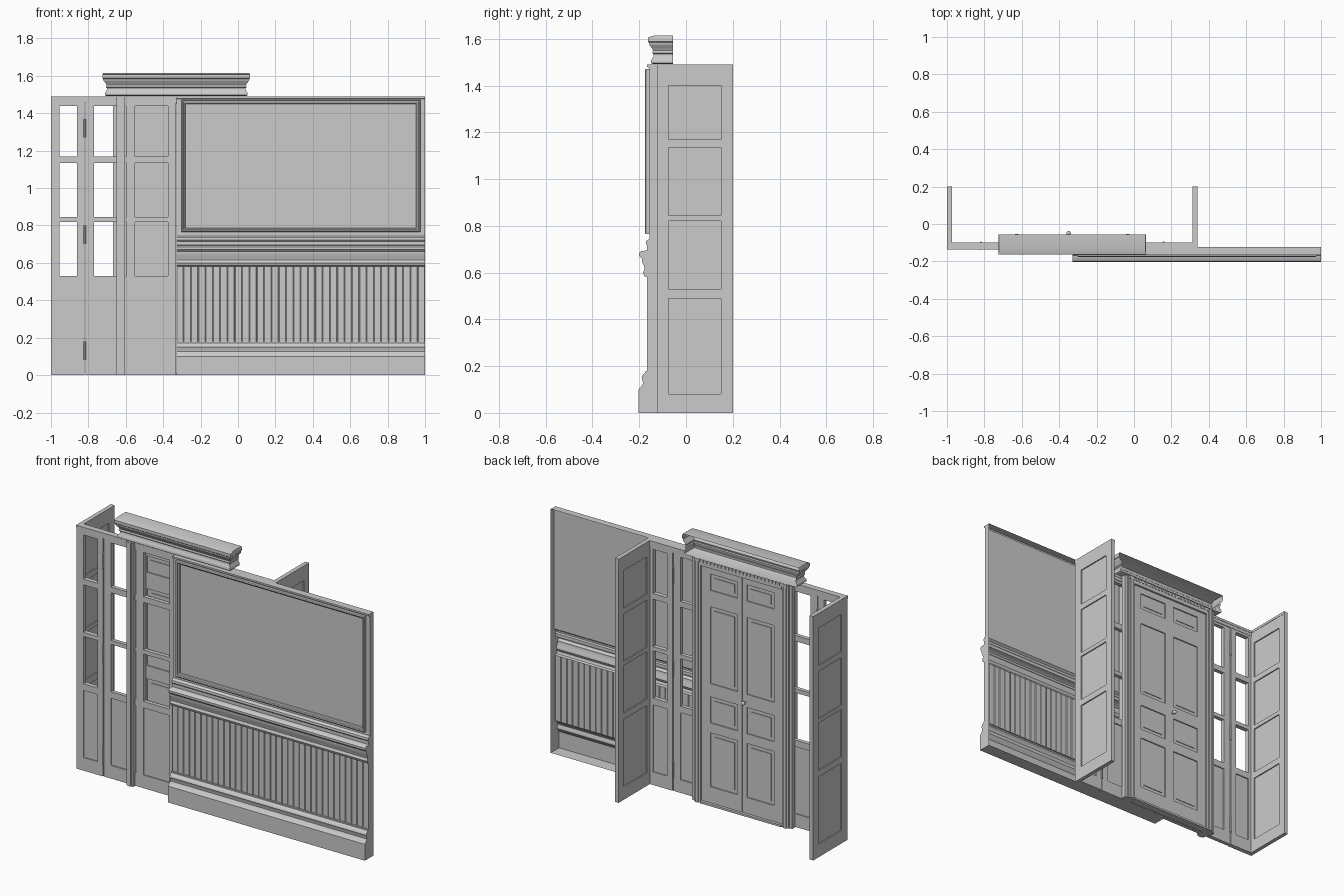
import bpy, bmesh, math
from mathutils import Matrix, Vector

if "Cube" in bpy.data.objects:
    bpy.data.objects.remove(bpy.data.objects["Cube"])

MID = -0.33                      # centre line of the panelled porch


def flip(x):
    return 2 * MID - x


def finish(name, bm, smooth=False):
    bmesh.ops.recalc_face_normals(bm, faces=bm.faces)
    me = bpy.data.meshes.new(name)
    bm.to_mesh(me)
    bm.free()
    ob = bpy.data.objects.new(name, me)
    bpy.context.collection.objects.link(ob)
    if smooth:
        bpy.context.view_layer.objects.active = ob
        ob.select_set(True)
        bpy.ops.object.shade_smooth_by_angle(angle=math.radians(35))
        ob.select_set(False)
    return ob


def add_box(bm, x, y, z):
    c = Vector([(a[0] + a[1]) / 2 for a in (x, y, z)])
    s = [abs(a[1] - a[0]) for a in (x, y, z)]
    bmesh.ops.create_cube(bm, size=1, matrix=Matrix.Translation(c) @ Matrix.Diagonal((*s, 1)))


def box(name, x, y, z):
    bm = bmesh.new()
    add_box(bm, x, y, z)
    return finish(name, bm)


def joinery(name, stiles, rails, depth, filled, along_x=True, mirror=False, raised=False):
    """Stiles, rails between them, and recessed panels in the filled rows."""
    bm = bmesh.new()

    def put(u, d, z):
        if along_x:
            u = (flip(u[0]), flip(u[1])) if mirror else u
            add_box(bm, u, d, z)
        else:
            d = (flip(d[0]), flip(d[1])) if mirror else d
            add_box(bm, d, u, z)

    def thin(t):
        return (depth[0] + t, depth[1] - t)

    for s in stiles:
        put(s, depth, (rails[0][0], rails[-1][1]))
    for a, b in zip(stiles, stiles[1:]):
        u = (a[1], b[0])
        for r in rails:
            put(u, depth, r)
        for i, (r, q) in enumerate(zip(rails, rails[1:])):
            if i in filled:
                put(u, thin(0.007), (r[1], q[0]))
                if raised:
                    m = 0.022
                    put((u[0] + m, u[1] - m), thin(0.003), (r[1] + m, q[0] - m))
    return finish(name, bm)


rails = [(0, 0.08), (0.49, 0.53), (0.82, 0.845), (1.135, 1.17), (1.44, 1.455)]
side_rails = rails[:4] + [(1.40, 1.475)]

# Porch: solid side panels, open side lights and glazed-door leaves, both halves
for tag, m in (("left", False), ("right", True)):
    joinery(tag + "_side_panel", [(-0.13, -0.075), (0.15, 0.2)], side_rails,
            (-1.0, -0.976), {0, 1, 2, 3}, along_x=False, mirror=m)
    joinery(tag + "_side_light", [(-0.976, -0.955), (-0.86, -0.822)], rails,
            (-0.13, -0.102), {0}, mirror=m)
    joinery(tag + "_glazed_leaf", [(-0.816, -0.77), (-0.60, -0.55), (-0.375, -0.332)],
            rails, (-0.128, -0.104), {0}, mirror=m)
    # Cap strip along the side panel
    xs = (-1.0, -0.974)
    box(tag + "_side_cap", [flip(x) for x in xs] if m else xs, (-0.135, 0.2), (1.475, 1.49))
    # Hinges of the leaf
    bm = bmesh.new()
    for z in (0.13, 0.75, 1.32):
        hx = flip(-0.819) if m else -0.819
        for y in (-0.132, -0.1):
            bmesh.ops.create_cone(bm, cap_ends=True, segments=10, radius1=0.006, radius2=0.006,
                                  depth=0.1, matrix=Matrix.Translation((hx, y, z)))
    finish(tag + "_hinges", bm, True)
    # Door jamb with a stepped casing
    bm = bmesh.new()
    for xs, ys in (((-0.65, -0.605), (-0.148, -0.062)), ((-0.668, -0.625), (-0.1, -0.07)),
                   ((-0.637, -0.618), (-0.153, -0.054))):
        add_box(bm, [flip(x) for x in xs] if m else xs, ys, (0, 1.49))
    finish(tag + "_door_jamb", bm)
    # Solid door with four raised panels per leaf
    joinery(tag + "_panel_door", [(-0.605, -0.545), (-0.362, -0.331)],
            [(0.012, 0.11), (0.44, 0.50), (0.66, 0.74), (1.21, 1.31), (1.41, 1.45)],
            (-0.1, -0.072), {0, 1, 2, 3}, mirror=m, raised=True)

box("porch_header", (-0.976, flip(-0.976)), (-0.13, -0.1), (1.455, 1.475))
box("porch_header_cap", (-0.974, flip(-0.974)), (-0.135, -0.098), (1.475, 1.49))
box("door_header", (-0.605, flip(-0.605)), (-0.1, -0.06), (1.45, 1.49))
box("door_threshold", (-0.605, flip(-0.605)), (-0.1, -0.055), (0, 0.012))

# Small dentils under the cornice
bm = bmesh.new()
for i in range(26):
    x = -0.64 + i * 0.0245
    add_box(bm, (x, x + 0.012), (-0.07, -0.056), (1.472, 1.49))
finish("dentils", bm)

# Door knob
bm = bmesh.new()
bmesh.ops.create_uvsphere(bm, u_segments=16, v_segments=10, radius=0.012,
                          matrix=Matrix.Translation((-0.35, -0.05, 0.69)))
bmesh.ops.create_cone(bm, cap_ends=True, segments=12, radius1=0.005, radius2=0.005, depth=0.03,
                      matrix=Matrix.Translation((-0.35, -0.062, 0.69)) @ Matrix.Rotation(math.pi / 2, 4, 'X'))
finish("door_knob", bm, True)

# Cornice: profile (inset, height) mitred round three sides, open at the back
prof = [(0.022, 1.492), (0.014, 1.497), (0.014, 1.508), (0.018, 1.515), (0.024, 1.525),
        (0.024, 1.535), (0.019, 1.54), (0.022, 1.55), (0.018, 1.56), (0.009, 1.57),
        (0.004, 1.578), (0.004, 1.584), (0.0, 1.588), (0.0, 1.606), (0.03, 1.615)]
bm = bmesh.new()
rows = []
for d, z in prof:
    e = min(d, 0.024) if z < 1.61 else 0.004
    pts = [(-0.725 + e, -0.056), (-0.725 + e, -0.163 + d), (0.065 - e, -0.163 + d), (0.065 - e, -0.056)]
    rows.append([bm.verts.new((x, y, z)) for x, y in pts])
for a, b in zip(rows, rows[1:]):
    for i in range(3):
        bm.faces.new((a[i], a[i + 1], b[i + 1], b[i]))
bm.faces.new(rows[0])
bm.faces.new(rows[-1])
finish("cornice", bm, True)

# Wainscot wall: one moulded profile (y, z) run along x, open at the back
WALL = (-0.33, 1.0)
prof = [(-0.122, 0), (-0.203, 0), (-0.203, 0.1), (-0.192, 0.112), (-0.184, 0.125), (-0.186, 0.14),
        (-0.19, 0.15), (-0.184, 0.165), (-0.174, 0.172), (-0.174, 0.18), (-0.166, 0.18),
        (-0.166, 0.58), (-0.178, 0.585), (-0.184, 0.6), (-0.177, 0.615), (-0.18, 0.63),
        (-0.188, 0.645), (-0.188, 0.66), (-0.2, 0.672), (-0.2, 0.685), (-0.192, 0.692),
        (-0.166, 0.695), (-0.166, 0.715), (-0.172, 0.722), (-0.17, 0.735), (-0.156, 0.745),
        (-0.156, 1.475), (-0.166, 1.48), (-0.166, 1.49), (-0.122, 1.49)]
bm = bmesh.new()
ends = [[bm.verts.new((x, y, z)) for y, z in prof] for x in WALL]
for i in range(len(prof) - 1):
    if i != 10:                                   # left out for the boarding
        bm.faces.new((ends[0][i], ends[0][i + 1], ends[1][i + 1], ends[1][i]))
for e in ends:
    bm.faces.new(e)
finish("wainscot_wall", bm, True)

# Vertical boarding with shallow grooves
bm = bmesh.new()
n = 34
w = (WALL[1] - WALL[0]) / n
line = []
for i in range(n):
    x = WALL[0] + i * w
    line += [(x, -0.163), (x + 0.003, -0.166), (x + w - 0.003, -0.166)]
line.append((WALL[1], -0.163))
cols = [[bm.verts.new((x, y, z)) for z in (0.18, 0.58)] for x, y in line]
for a, b in zip(cols, cols[1:]):
    bm.faces.new((a[0], b[0], b[1], a[1]))
finish("vertical_boarding", bm)

# Picture-frame moulding on the upper wall: mitred loop of (inset, y)
bm = bmesh.new()
loops = []
for d, y in ((0, -0.156), (0, -0.172), (0.005, -0.176), (0.011, -0.174), (0.013, -0.166),
             (0.02, -0.163), (0.022, -0.156)):
    x0, x1, z0, z1 = -0.303 + d, 0.975 - d, 0.765 + d, 1.472 - d
    loops.append([bm.verts.new((x, y, z)) for x, z in ((x0, z0), (x1, z0), (x1, z1), (x0, z1))])
for a, b in zip(loops, loops[1:]):
    for i in range(4):
        j = (i + 1) % 4
        bm.faces.new((a[i], a[j], b[j], b[i]))
finish("wall_panel_moulding", bm)
